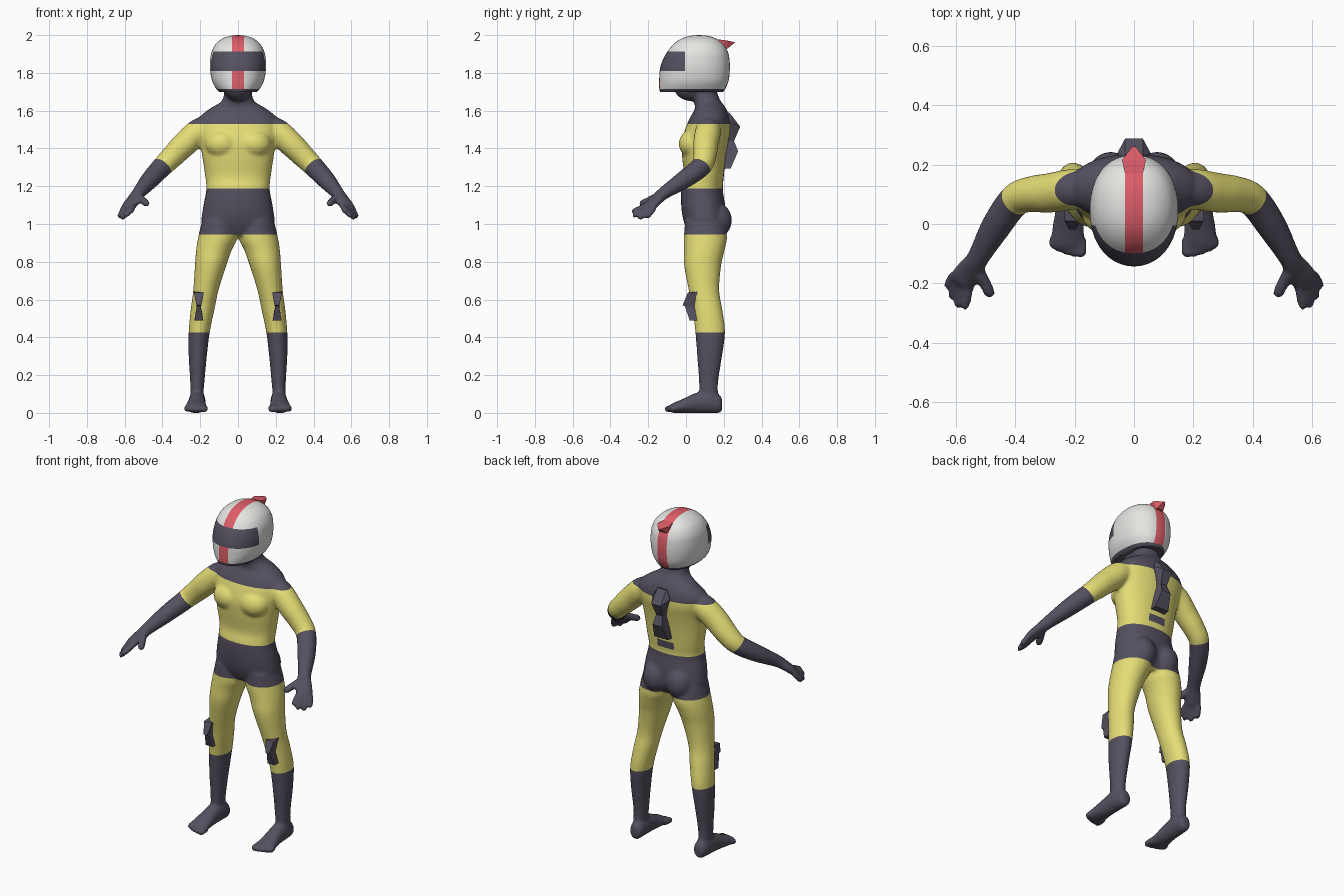
import bpy, bmesh, math
from mathutils import Vector, Matrix

cube = bpy.data.objects.get("Cube")
if cube:
    bpy.data.objects.remove(cube, do_unlink=True)

X, Y, Z = Vector((1, 0, 0)), Vector((0, 1, 0)), Vector((0, 0, 1))


def material(name, rgb):
    m = bpy.data.materials.new(name)
    m.use_nodes = True
    m.diffuse_color = (*rgb, 1)
    m.node_tree.nodes["Principled BSDF"].inputs["Base Color"].default_value = (*rgb, 1)
    return m


DARK = material("dark grey", (0.09, 0.08, 0.115))
YELLOW = material("suit yellow", (0.78, 0.72, 0.18))
WHITE = material("helmet white", (0.78, 0.78, 0.76))
RED = material("stripe red", (0.73, 0.11, 0.14))


def make_object(name, bm, mats):
    bmesh.ops.recalc_face_normals(bm, faces=bm.faces[:])
    mesh = bpy.data.meshes.new(name)
    bm.to_mesh(mesh)
    bm.free()
    for m in mats:
        mesh.materials.append(m)
    ob = bpy.data.objects.new(name, mesh)
    bpy.context.collection.objects.link(ob)
    return ob


def loft(bm, keys, axis=None, ref=X, sides=32, steps=5, power=2.0):
    """Smooth skin through key rings (x, y, z, radius a, radius b)."""
    k = [Vector(p) for p in keys]
    k = [k[0]] + k + [k[-1]]
    pts = []
    for a, b, c, d in zip(k, k[1:], k[2:], k[3:]):
        for s in range(steps):
            t = s / steps
            pts.append((b * 2 + (c - a) * t + (a * 2 - b * 5 + c * 4 - d) * t ** 2
                        + (b * 3 - a - c * 3 + d) * t ** 3) * 0.5)
    pts.append(k[-1])
    centres = [Vector(p[:3]) for p in pts]
    rings = []
    for i, p in enumerate(pts):
        t = axis or (centres[min(i + 1, len(pts) - 1)] - centres[max(i - 1, 0)]).normalized()
        u = (ref - t * ref.dot(t)).normalized()
        v = t.cross(u)
        ring = []
        for j in range(sides):
            ang = math.tau * j / sides
            ca, sa = math.cos(ang), math.sin(ang)
            ca = math.copysign(abs(ca) ** (2 / power), ca)
            sa = math.copysign(abs(sa) ** (2 / power), sa)
            ring.append(bm.verts.new(centres[i] + u * p[3] * ca + v * p[4] * sa))
        rings.append(ring)
    for r, q in zip(rings, rings[1:]):
        for j in range(sides):
            n = (j + 1) % sides
            bm.faces.new((r[j], r[n], q[n], q[j]))
    bm.faces.new(rings[0])
    bm.faces.new(rings[-1])


def digit(bm, start, end, r):
    a, b = Vector(start), Vector(end)
    loft(bm, [(*a.lerp(b, f), r * s, r * s) for f, s in
              ((0, 1), (0.5, 1), (0.85, 0.9), (1, 0.4))], sides=14, steps=3)


def ellipsoid(bm, centre, radii):
    bmesh.ops.create_uvsphere(bm, u_segments=32, v_segments=20, radius=1,
                              matrix=Matrix.Translation(centre) @ Matrix.Diagonal((*radii, 1)))


def cut(bm, point, normal, where=lambda c: True):
    faces = [f for f in bm.faces if where(f.calc_center_median())]
    geom = set(faces)
    for f in faces:
        geom.update(f.edges)
        geom.update(f.verts)
    bmesh.ops.bisect_plane(bm, geom=list(geom), dist=1e-5, plane_co=point, plane_no=normal)


def hull(name, points, mat, x=0.0):
    """Faceted plate: convex hull of points mirrored about x."""
    bm = bmesh.new()
    for px, py, pz in points:
        for s in (1, -1):
            bm.verts.new((x + s * px, py, pz))
    res = bmesh.ops.convex_hull(bm, input=bm.verts[:])
    loose = [v for v in bm.verts if not v.link_faces]
    bmesh.ops.delete(bm, geom=loose, context='VERTS')
    return make_object(name, bm, [mat])


# Limbs of the left side: leg, foot, toes
bm = bmesh.new()
loft(bm, [(0.10, 0.10, 1.02, 0.09, 0.105), (0.107, 0.103, 0.93, 0.104, 0.114),
          (0.128, 0.097, 0.86, 0.094, 0.107), (0.145, 0.088, 0.78, 0.083, 0.098),
          (0.17, 0.095, 0.65, 0.067, 0.081), (0.187, 0.113, 0.55, 0.063, 0.079),
          (0.205, 0.128, 0.43, 0.056, 0.079), (0.213, 0.125, 0.30, 0.048, 0.066),
          (0.215, 0.12, 0.18, 0.039, 0.052), (0.217, 0.12, 0.11, 0.035, 0.05),
          (0.217, 0.125, 0.05, 0.036, 0.05)], axis=Z)
loft(bm, [(0.212, 0.192, 0.045, 0.015, 0.02), (0.213, 0.18, 0.047, 0.035, 0.046),
          (0.216, 0.12, 0.06, 0.044, 0.061), (0.218, 0.05, 0.052, 0.046, 0.053),
          (0.222, -0.02, 0.036, 0.054, 0.037), (0.224, -0.065, 0.027, 0.056, 0.027),
          (0.224, -0.085, 0.024, 0.05, 0.018)], axis=Y)
for i in range(5):
    x = 0.178 + 0.0238 * i
    digit(bm, (x, -0.05, 0.026), (x, -0.113 + 0.004 * i * i / 2, 0.019), 0.019 - 0.001 * i)

# Arm running into the palm, then fingers and thumb
loft(bm, [(0.12, 0.125, 1.53, 0.05, 0.05), (0.20, 0.118, 1.495, 0.067, 0.068),
          (0.28, 0.105, 1.425, 0.066, 0.068), (0.345, 0.10, 1.36, 0.06, 0.062),
          (0.40, 0.08, 1.305, 0.055, 0.055), (0.465, -0.01, 1.235, 0.05, 0.048),
          (0.525, -0.115, 1.165, 0.037, 0.034), (0.55, -0.155, 1.13, 0.045, 0.027),
          (0.578, -0.19, 1.095, 0.045, 0.023), (0.585, -0.20, 1.085, 0.03, 0.013)],
     ref=Vector((0.83, 0.55, -0.1)))
for start, end in (((0.552, -0.20, 1.10), (0.570, -0.288, 1.063)),
                   ((0.572, -0.20, 1.09), (0.594, -0.283, 1.040)),
                   ((0.590, -0.19, 1.085), (0.615, -0.252, 1.025)),
                   ((0.605, -0.17, 1.085), (0.630, -0.212, 1.030))):
    digit(bm, start, end, 0.0165)
digit(bm, (0.535, -0.14, 1.145), (0.505, -0.19, 1.13), 0.022)
digit(bm, (0.51, -0.18, 1.132), (0.479, -0.245, 1.102), 0.02)

# Chest and seat muscles
ellipsoid(bm, (0.085, 0.035, 1.425), (0.09, 0.073, 0.075))
ellipsoid(bm, (0.078, 0.155, 1.02), (0.08, 0.088, 0.095))

# Mirror the half, then add torso, neck and chin
copy = bmesh.ops.duplicate(bm, geom=bm.verts[:] + bm.edges[:] + bm.faces[:])
for v in copy["geom"]:
    if isinstance(v, bmesh.types.BMVert):
        v.co.x *= -1
loft(bm, [(0, 0.10, 0.94, 0.08, 0.08), (0, 0.10, 1.00, 0.185, 0.108),
          (0, 0.093, 1.08, 0.186, 0.117), (0, 0.085, 1.18, 0.168, 0.11),
          (0, 0.095, 1.25, 0.173, 0.105), (0, 0.095, 1.35, 0.188, 0.115),
          (0, 0.10, 1.43, 0.20, 0.123), (0, 0.115, 1.50, 0.213, 0.12),
          (0, 0.125, 1.56, 0.208, 0.105), (0, 0.13, 1.61, 0.15, 0.083),
          (0, 0.115, 1.645, 0.092, 0.073), (0, 0.10, 1.68, 0.075, 0.07),
          (0, 0.09, 1.73, 0.074, 0.07)], axis=Z, sides=48, power=2.2)
ellipsoid(bm, (0, 0.03, 1.735), (0.082, 0.098, 0.085))
body = make_object("body", bm, [DARK, YELLOW])

# Fuse the body into one skin
fuse = body.modifiers.new("fuse", 'REMESH')
fuse.mode = 'VOXEL'
fuse.voxel_size = 0.009
soft = body.modifiers.new("soften", 'SMOOTH')
soft.factor = 0.5
soft.iterations = 5
graph = bpy.context.evaluated_depsgraph_get()
skin = bpy.data.meshes.new_from_object(body.evaluated_get(graph))
body.modifiers.clear()
body.data = skin
skin.name = "body"
skin.materials.clear()
skin.materials.append(DARK)
skin.materials.append(YELLOW)

# Suit colours: shoulders, trunks, boots, gloves and lower back patch
YOKE, BELT, TRUNK, BOOT = 1.53, 1.187, 0.945, 0.425
PATCH_W, PATCH_LO, PATCH_HI = 0.055, 1.222, 1.265
elbow, along = Vector((0.40, 0.08, 1.305)), Vector((0.55, -0.45, -0.65))
bm = bmesh.new()
bm.from_mesh(skin)
for h in (YOKE, BELT, TRUNK, BOOT):
    cut(bm, Z * h, Z)
for s in (1, -1):
    flip = Vector((s, 1, 1))
    cut(bm, elbow * flip, along * flip, lambda c: c.x * s > 0.3)
    cut(bm, X * s * PATCH_W, X, lambda c: c.y > 0.12 and 1.19 < c.z < 1.3)
for h in (PATCH_LO, PATCH_HI):
    cut(bm, Z * h, Z, lambda c: c.y > 0.12 and abs(c.x) < 0.08)
for f in bm.faces:
    c = f.calc_center_median()
    side = Vector((abs(c.x), c.y, c.z))
    glove = side.x > 0.3 and (side - elbow).dot(along) > 0
    patch = c.y > 0.12 and side.x < PATCH_W and PATCH_LO < c.z < PATCH_HI
    suit = BOOT < c.z < TRUNK or BELT < c.z < YOKE
    f.material_index = int(suit and not glove and not patch)
    f.smooth = True
bm.to_mesh(skin)
bm.free()

# Helmet with visor, centre stripe and dark rim
bm = bmesh.new()
loft(bm, [(0, 0.03, 1.70, 0.10, 0.168), (0, 0.034, 1.72, 0.118, 0.176),
          (0, 0.042, 1.76, 0.138, 0.184), (0, 0.047, 1.82, 0.148, 0.185),
          (0, 0.054, 1.87, 0.147, 0.176), (0, 0.061, 1.91, 0.14, 0.161),
          (0, 0.066, 1.95, 0.12, 0.134), (0, 0.068, 1.98, 0.085, 0.094),
          (0, 0.07, 1.995, 0.045, 0.05), (0, 0.07, 2.0, 0.004, 0.004)],
     axis=Z, sides=64, power=2.2)
STRIPE, RIM, VIS_LO, VIS_HI, VIS_BACK = 0.031, 1.716, 1.81, 1.912, -0.005
for h in (RIM, VIS_LO, VIS_HI):
    cut(bm, Z * h, Z)
cut(bm, Y * VIS_BACK, Y)
for s in (1, -1):
    cut(bm, X * s * STRIPE, X)
for f in bm.faces:
    c = f.calc_center_median()
    visor = VIS_LO < c.z < VIS_HI and c.y < VIS_BACK
    if visor or c.z < RIM:
        f.material_index = 1
    elif abs(c.x) < STRIPE:
        f.material_index = 2
    f.smooth = True
helmet = make_object("helmet", bm, [WHITE, DARK, RED])
helmet.data.set_sharp_from_angle(angle=math.radians(45))

# Helmet fin
hull("helmet_fin", [(0.03, 0.17, 1.977), (0.04, 0.215, 1.972), (0.006, 0.26, 1.962),
                    (0.025, 0.18, 1.93), (0.022, 0.222, 1.93)], RED)

# Spine guard on the back
hull("upper_spine_guard", [(0.03, 0.20, 1.59), (0.03, 0.23, 1.59), (0.055, 0.20, 1.545),
                           (0.055, 0.24, 1.54), (0.03, 0.287, 1.515),
                           (0.022, 0.20, 1.42), (0.02, 0.25, 1.43)], DARK)
hull("lower_spine_guard", [(0.022, 0.18, 1.46), (0.02, 0.25, 1.45), (0.03, 0.276, 1.385),
                           (0.046, 0.18, 1.29), (0.046, 0.237, 1.295)], DARK)

# Knee guards
for name, x in (("left", 0.207), ("right", -0.207)):
    hull(name + "_upper_knee_guard", [(0.026, 0.06, 0.642), (0.026, 0.01, 0.637),
                                      (0.012, -0.018, 0.57), (0.008, 0.06, 0.545)], DARK, x)
    hull(name + "_lower_knee_guard", [(0.008, -0.01, 0.575), (0.008, 0.07, 0.58),
                                      (0.024, 0.02, 0.49), (0.024, 0.075, 0.49)], DARK, x)
